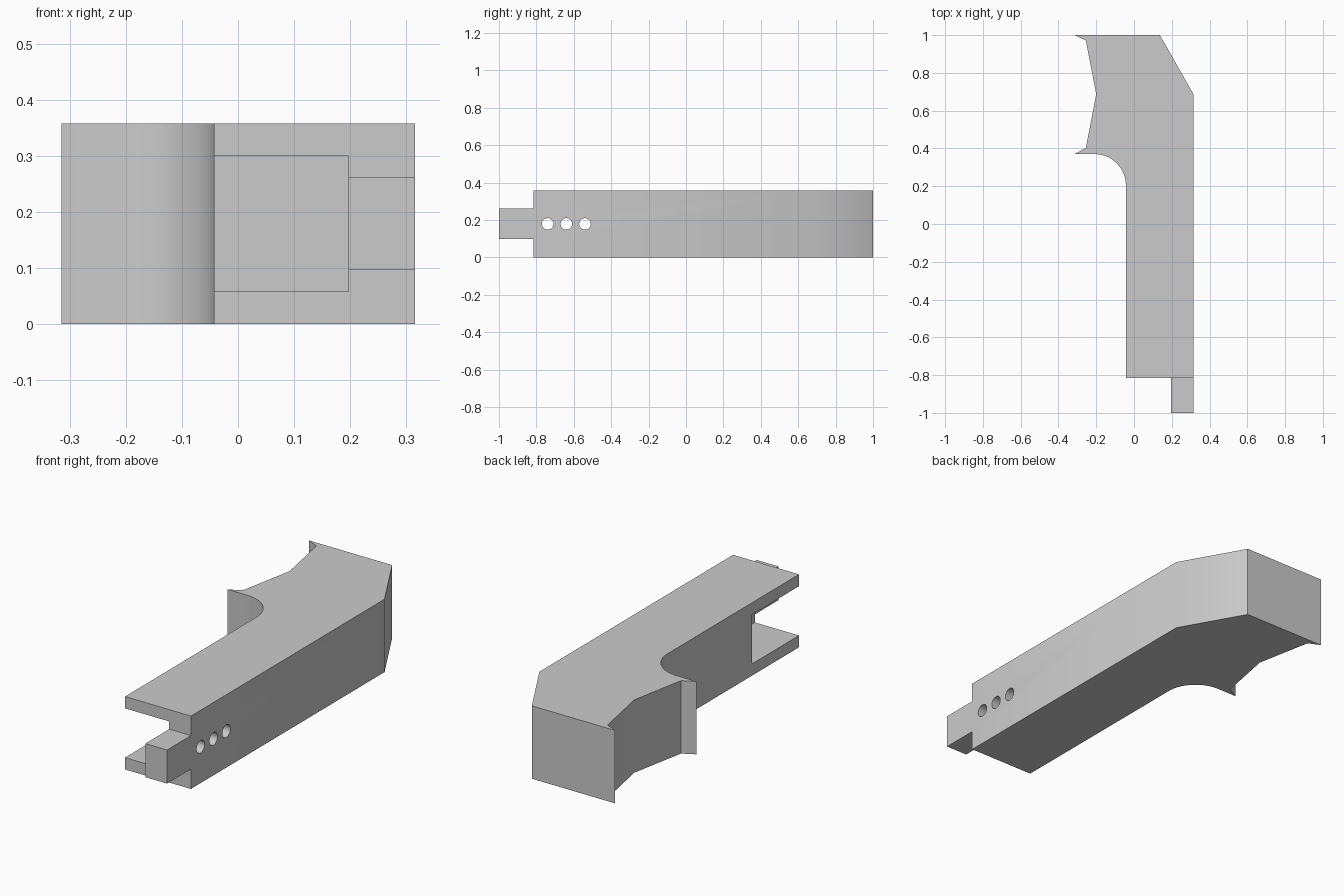
import bpy
import bmesh
import math
from mathutils import Matrix

cube = bpy.data.objects.get("Cube")
if cube:
    bpy.data.objects.remove(cube, do_unlink=True)

HEIGHT = 0.358
MID_Z = HEIGHT / 2
SIDE = 0.315       # outer side of the bar
INNER = -0.043     # inner side of the bar
WALL = 0.197       # inner face of the wall beside the slot
END = -0.815       # front end of the bar

grey = bpy.data.materials.new("plain grey")
grey.use_nodes = True
colour = (0.6, 0.6, 0.6, 1)
grey.diffuse_color = colour
grey.node_tree.nodes["Principled BSDF"].inputs["Base Color"].default_value = colour


def make_object(name, bm):
    bmesh.ops.recalc_face_normals(bm, faces=bm.faces)
    mesh = bpy.data.meshes.new(name)
    bm.to_mesh(mesh)
    bm.free()
    mesh.materials.append(grey)
    obj = bpy.data.objects.new(name, mesh)
    bpy.context.collection.objects.link(obj)
    return obj


def box(name, low, high):
    bm = bmesh.new()
    size = [b - a for a, b in zip(low, high)]
    centre = [(a + b) / 2 for a, b in zip(low, high)]
    bmesh.ops.create_cube(bm, size=1, matrix=Matrix.Translation(centre) @ Matrix.Diagonal((*size, 1)))
    return make_object(name, bm)


def combine(target, tool, operation):
    mod = target.modifiers.new(tool.name, "BOOLEAN")
    mod.object, mod.operation, mod.solver = tool, operation, "EXACT"
    bpy.context.view_layer.objects.active = target
    bpy.ops.object.modifier_apply(modifier=mod.name)
    bpy.data.objects.remove(tool, do_unlink=True)


# Bar outline: bevelled head, two claws with a hollow between, rounded inside corner
radius, steps = 0.165, 16
arc = [(INNER - radius + radius * math.cos(a), 0.205 + radius * math.sin(a))
       for a in (math.pi / 2 * i / steps for i in range(steps + 1))]
outline = [(0.137, 1), (SIDE, 0.687), (SIDE, END), (INNER, END), *arc,
           (-SIDE, 0.37), (-0.255, 0.402), (-0.2, 0.687), (-0.255, 0.972), (-SIDE, 1)]
bm = bmesh.new()
base = bm.faces.new([bm.verts.new((x, y, 0)) for x, y in outline])
top = bmesh.ops.extrude_face_region(bm, geom=[base])["geom"]
bmesh.ops.translate(bm, vec=(0, 0, HEIGHT), verts=[v for v in top if isinstance(v, bmesh.types.BMVert)])
bar = make_object("notched_bar", bm)

# Open slot in the front end
combine(bar, box("slot", (INNER - 0.1, END - 0.1, 0.058), (WALL, -0.45, 0.3)), "DIFFERENCE")

# Tongue standing out from the wall, run into it so that the sides join flush
combine(bar, box("tongue", (WALL, -1, 0.097), (SIDE, END + 0.02, 0.262)), "UNION")

# Three round holes through the wall
for i in range(3):
    bm = bmesh.new()
    place = Matrix.Translation((SIDE, -0.74 + 0.1 * i, MID_Z)) @ Matrix.Rotation(math.pi / 2, 4, "Y")
    bmesh.ops.create_cone(bm, cap_ends=True, segments=32, radius1=0.031, radius2=0.031,
                          depth=0.4, matrix=place)
    combine(bar, make_object(f"hole_{i + 1}", bm), "DIFFERENCE")

# Soft shading on the curves and shallow bends
bpy.ops.object.select_all(action="DESELECT")
bar.select_set(True)
bpy.context.view_layer.objects.active = bar
bpy.ops.object.shade_smooth_by_angle(angle=math.radians(30))
